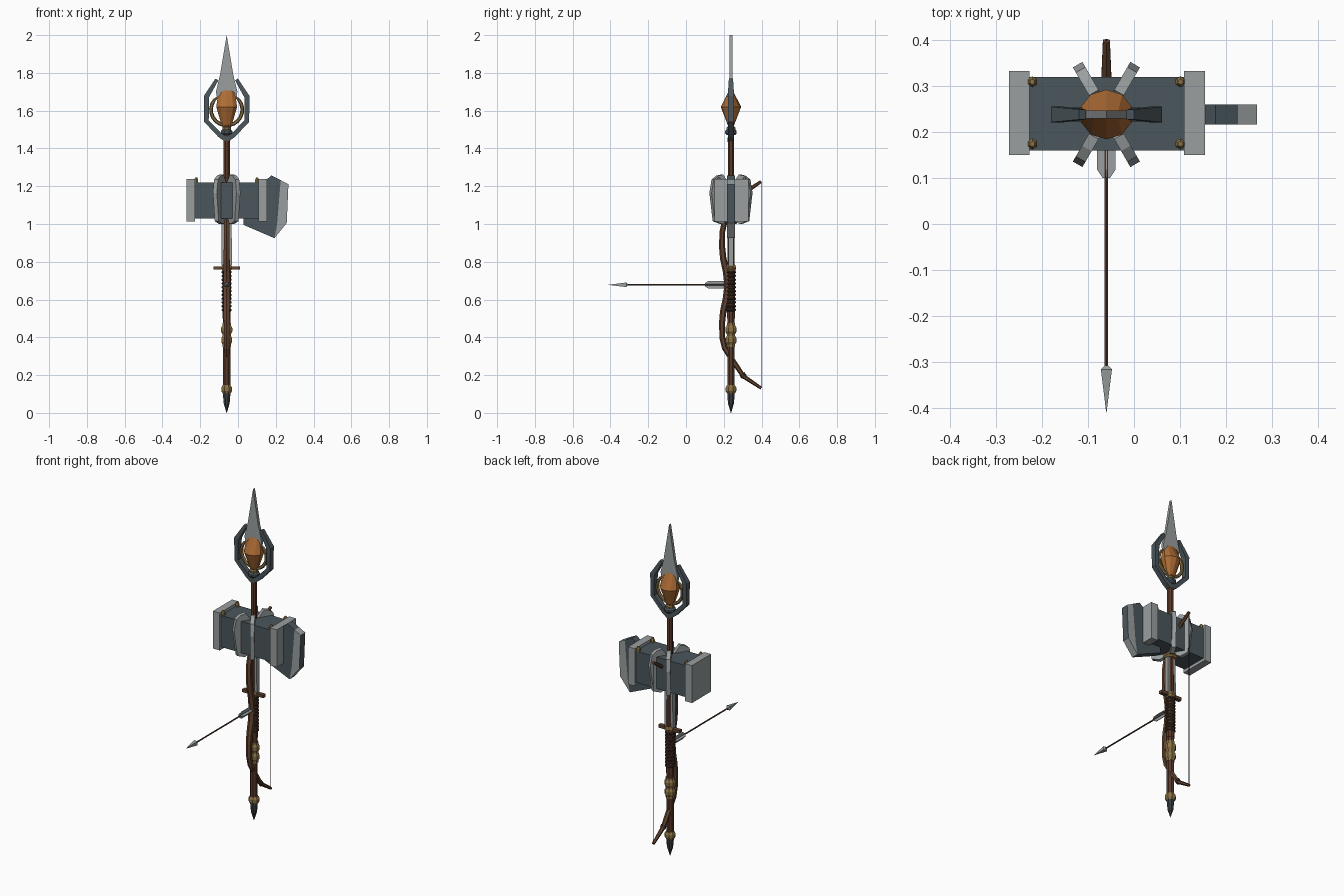
import bpy, bmesh, math
from mathutils import Vector, Matrix

if "Cube" in bpy.data.objects:
    bpy.data.objects.remove(bpy.data.objects["Cube"])

CX, CY = -0.06, 0.238      # axis of the staff


def material(name, r, g, b):
    m = bpy.data.materials.new(name)
    m.diffuse_color = (r, g, b, 1)
    m.use_nodes = True
    m.node_tree.nodes["Principled BSDF"].inputs["Base Color"].default_value = m.diffuse_color
    return m


DARK = material("dark steel", 0.07, 0.094, 0.107)
LIGHT = material("pale steel", 0.32, 0.345, 0.345)
IRON = material("black iron", 0.04, 0.045, 0.05)
WOOD = material("shaft wood", 0.10, 0.042, 0.023)
BOW = material("bow wood", 0.13, 0.058, 0.03)
WRAP = material("leather wrap", 0.055, 0.028, 0.02)
BRASS = material("brass", 0.26, 0.17, 0.06)
AMBER = material("amber crystal", 0.42, 0.15, 0.035)


def make(name, bm, *mats):
    bmesh.ops.recalc_face_normals(bm, faces=bm.faces)
    me = bpy.data.meshes.new(name)
    bm.to_mesh(me)
    bm.free()
    for m in mats:
        me.materials.append(m)
    ob = bpy.data.objects.new(name, me)
    bpy.context.collection.objects.link(ob)
    return ob


def skin(bm, rings):
    """Join rings of points into a closed tube."""
    vs = [[bm.verts.new(p) for p in r] for r in rings]
    for a, b in zip(vs, vs[1:]):
        for i in range(len(a)):
            j = (i + 1) % len(a)
            bm.faces.new((a[i], a[j], b[j], b[i]))
    bm.faces.new(vs[0])
    bm.faces.new(vs[-1])


def lathe(name, profile, mat, n=8, x=CX, y=CY):
    """Profile entries are (z, rx) or (z, rx, ry)."""
    bm = bmesh.new()
    ang = [2 * math.pi * (i + 0.5) / n for i in range(n)]
    skin(bm, [[(x + p[1] * math.cos(a), y + p[-1] * math.sin(a), p[0])
               for a in ang] for p in profile])
    return make(name, bm, mat)


def box(name, x0, x1, y0, y1, z0, z1, mat):
    bm = bmesh.new()
    skin(bm, [[(x0, y0, z), (x1, y0, z), (x1, y1, z), (x0, y1, z)] for z in (z0, z1)])
    return make(name, bm, mat)


def plate(name, pts, thick, mat, matrix=None):
    """Flat outline in xz, thickened along y, then placed on the axis."""
    bm = bmesh.new()
    skin(bm, [[(x, s * thick / 2, z) for x, z in pts] for s in (-1, 1)])
    bm.transform(Matrix.Translation((CX, CY, 0)) @ (matrix or Matrix()))
    return make(name, bm, mat)


def tube(name, pts, radii, mat, n=6, side=Vector((1, 0, 0)), flat=1.0):
    """Sweep along a path lying in the plane square to side."""
    pts = [Vector(p) for p in pts]
    rings = []
    for i, p in enumerate(pts):
        t = (pts[min(i + 1, len(pts) - 1)] - pts[max(i - 1, 0)]).normalized()
        up = t.cross(side).normalized()
        r = radii[i]
        rings.append([p + side * (r * flat * math.cos(2 * math.pi * (k + .5) / n))
                      + up * (r * math.sin(2 * math.pi * (k + .5) / n)) for k in range(n)])
    bm = bmesh.new()
    skin(bm, rings)
    return make(name, bm, mat)


# --- staff: butt spike, shaft, brass collars
lathe("butt_spike", [(0, 0.001), (0.05, 0.017), (0.095, 0.021), (0.11, 0.021)], IRON)
lathe("staff_shaft", [(0.1, 0.021), (0.75, 0.021), (1.2, 0.018), (1.53, 0.018)], WOOD)
for z, r, h in ((0.125, 0.031, 0.022), (0.385, 0.031, 0.025), (0.44, 0.032, 0.025),
                (1.015, 0.04, 0.015), (1.505, 0.025, 0.012)):
    lathe("brass_collar", [(z - h, r * .72), (z - h * .4, r), (z + h * .4, r), (z + h, r * .72)], BRASS)
lathe("brass_sleeve", [(0.35, 0.024), (0.475, 0.024)], BRASS)
lathe("neck_ring", [(1.47, 0.022), (1.48, 0.033), (1.492, 0.033), (1.502, 0.022)], DARK)

# --- sword: wrapped grip, crossguard, blade
lathe("sword_grip", [(0.5, 0.023), (0.77, 0.024)], WOOD)
for i in range(11):
    z = 0.545 + i * 0.02
    lathe("grip_wrap", [(z - .007, .024), (z - .003, .029), (z + .003, .029), (z + .007, .024)], WRAP)
box("crossguard", CX - 0.07, CX + 0.07, CY - 0.012, CY + 0.012, 0.758, 0.776, BOW)
lathe("crossguard_boss", [(0.75, 0.024), (0.767, 0.03), (0.785, 0.024)], BRASS)
plate("sword_blade", [(-.028, .78), (.028, .78), (.026, 1.05), (-.026, 1.05)], 0.026, LIGHT)

# --- spear blade with dark hexagonal frame
plate("spear_blade", [(-.03, 1.56), (.03, 1.56), (.057, 1.70), (.035, 1.79),
                      (0, 2.0), (-.035, 1.79), (-.057, 1.70)], 0.018, LIGHT)
for s in (-1, 1):
    path = [(CX + s * x, CY, z) for x, z in
            ((.0, 1.447), (.035, 1.47), (.107, 1.545), (.107, 1.675), (.052, 1.765))]
    tube("frame_arm", path, [.02, .018, .018, .02, .013], DARK, 4, Vector((0, 1, 0)), 1.2)
    # brass claw around the crystal
    arc = [(CX + s * .083 * math.cos(a), CY, 1.605 + .083 * math.sin(a))
           for a in [math.radians(-80 + 17 * i) for i in range(9)]]
    tube("brass_claw", arc, [.01] * 7 + [.008, .004], BRASS, 6, Vector((0, 1, 0)))
lathe("amber_crystal", [(1.51, .022, .012), (1.545, .035, .025), (1.62, .058, .054),
                        (1.71, .044, .008)], AMBER, 10)

# --- hammer head
box("hammer_body", -0.23, 0.115, 0.16, 0.32, 1.03, 1.22, DARK)
for x in (-0.272, 0.109):
    box("hammer_face", x, x + 0.045, 0.15, 0.332, 1.012, 1.238, LIGHT)
for x in (-0.221, 0.101):
    for y in (0.174, 0.309):
        lathe("hammer_rivet", [(1.21, .012), (1.235, .012), (1.246, .006)], BRASS, 6, x, y)

# radial fins gripping the head
fin = [(.015, 1.21), (.055, 1.262), (.085, 1.255), (.112, 1.235), (.125, 1.165),
       (.105, 1.015), (.06, 1.0), (.015, 1.02)]
for deg in (60, 120, 240, 300):
    plate("hammer_fin", fin, 0.024, LIGHT, Matrix.Rotation(math.radians(deg), 4, 'Z'))

# axe cheek and cutting edge on the right
plate("axe_cheek", [(x - CX, z) for x, z in
                    ((.03, 1.05), (.03, .995), (.193, .925), (.207, 1.0), (.226, 1.232),
                     (.177, 1.257), (.14, 1.225))], 0.044, DARK)
edge = plate("axe_edge", [(x - CX, z) for x, z in
                          ((.226, 1.232), (.207, 1.0), (.193, .925), (.258, 1.005),
                           (.267, 1.21))], 0.044, LIGHT)
edge.data.materials.append(DARK)
for f in edge.data.polygons:
    if f.normal.x > 0.9 and f.center.x > 0.24:
        f.material_index = 1

# --- bow: limbs mirrored about the grip, plus string
MID = 0.678
half = [(.222, 0), (.213, .07), (.197, .14), (.191, .20), (.192, .28), (.205, .335),
        (.25, .405), (.305, .485), (.398, .547)]
width = [.019, .018, .017, .016, .015, .015, .014, .012, .008]
for s in (-1, 1):
    tube("bow_limb", [(CX, y, MID + s * d) for y, d in half], width, BOW, 6, flat=1.1)
    tube("limb_band", [(CX, .296, MID + s * .472), (CX, .309, MID + s * .488)],
         [.016, .016], WRAP)
tube("bow_string", [(CX, .398, MID - .547), (CX, .398, MID + .547)], [.0025] * 2, IRON, 4)

# --- arrow pointing forward
tube("arrow_shaft", [(CX, -.33, MID), (CX, .21, MID)], [.0045] * 2, WOOD)
tube("arrow_head", [(CX, -.41, MID), (CX, -.316, MID), (CX, -.308, MID)], [.0005, .017, .006], LIGHT, 4)
for deg in (0, 90):
    # two crossed vanes laid along y
    rot = Matrix.Rotation(math.radians(90), 4, 'X') @ Matrix.Rotation(math.radians(deg), 4, 'Z')
    place = Matrix.Translation((0, .2 - CY, MID)) @ rot
    plate("arrow_vane", [(-.02, 0), (.02, 0), (.02, .082), (.008, .1),
                         (-.008, .1), (-.02, .082)], 0.004, LIGHT, place)
